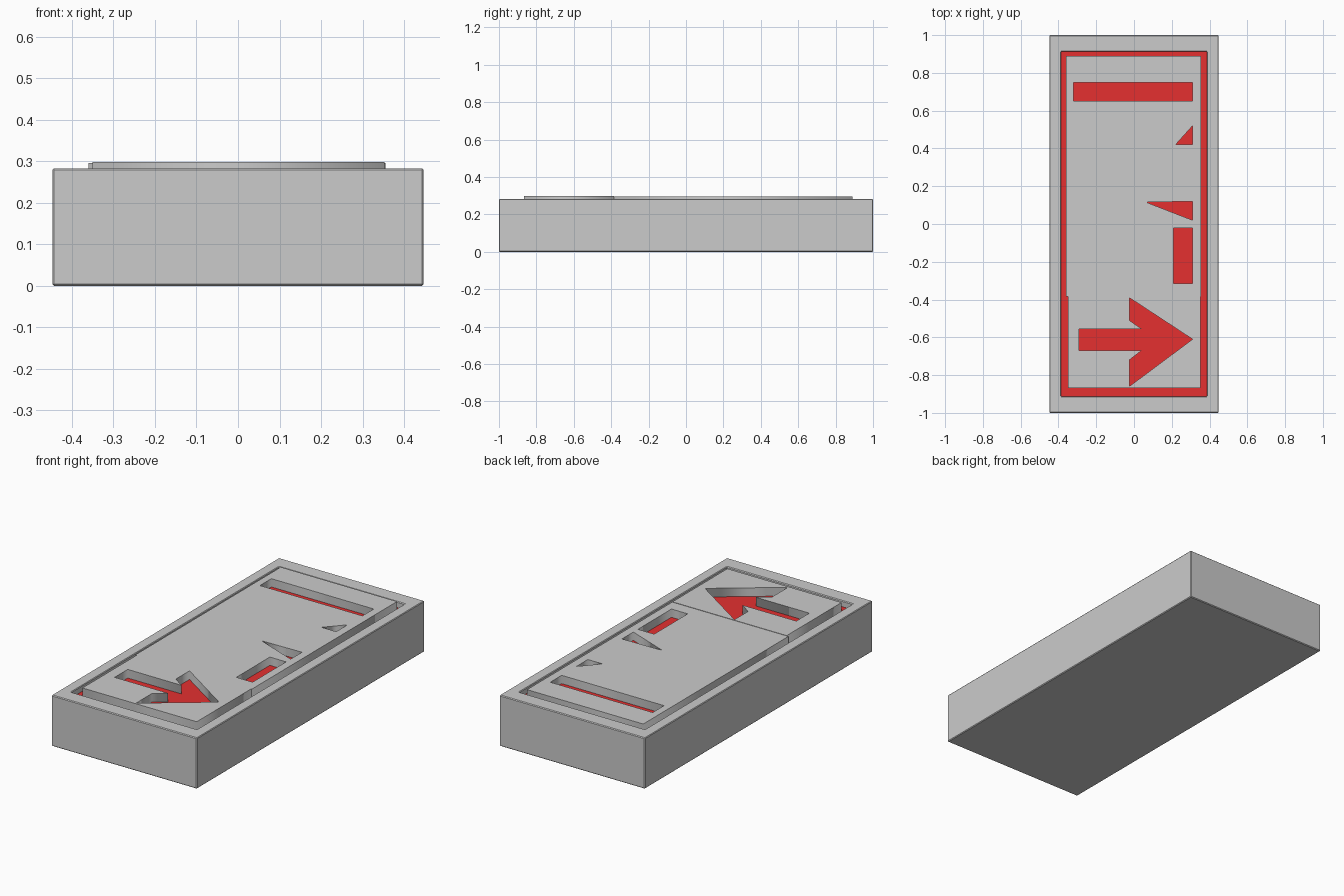
import bpy, bmesh

if "Cube" in bpy.data.objects:
    bpy.data.objects.remove(bpy.data.objects["Cube"])

FLOOR, RIM = 0.25, 0.283

red = bpy.data.materials.new("red")
red.diffuse_color = (0.78, 0.03, 0.03, 1)
red.use_nodes = True
red.node_tree.nodes["Principled BSDF"].inputs["Base Color"].default_value = red.diffuse_color


def rect(x0, x1, y0, y1):
    return [(x0, y0), (x1, y0), (x1, y1), (x0, y1)]


def plate(name, outlines, z0, z1, mat=None):
    # First outline is the edge, the rest become holes
    cu = bpy.data.curves.new(name, 'CURVE')
    cu.dimensions, cu.fill_mode = '2D', 'BOTH'
    cu.extrude = (z1 - z0) / 2
    for pts in outlines:
        sp = cu.splines.new('POLY')
        sp.points.add(len(pts) - 1)
        for p, (x, y) in zip(sp.points, pts):
            p.co = (x, y, 0, 1)
        sp.use_cyclic_u = True
    ob = bpy.data.objects.new(name, cu)
    ob.location.z = (z0 + z1) / 2
    bpy.context.collection.objects.link(ob)
    bpy.ops.object.select_all(action='DESELECT')
    bpy.context.view_layer.objects.active = ob
    ob.select_set(True)
    bpy.ops.object.convert(target='MESH')
    ob = bpy.context.object
    ob.name = name
    if mat:
        ob.data.materials.append(mat)
    return ob


# Housing: box with a recessed top and lightly bevelled edges
bm = bmesh.new()
bmesh.ops.create_cube(bm, size=1)
for v in bm.verts:
    v.co = (v.co.x * 0.894, v.co.y * 2, (v.co.z + 0.5) * RIM)
top = max(bm.faces, key=lambda f: f.calc_center_median().z)
bmesh.ops.inset_individual(bm, faces=[top], thickness=0.06)
for v in top.verts:
    v.co.x = 0.387 if v.co.x > 0 else -0.387
    v.co.y = 0.912 if v.co.y > 0 else -0.912
inner = bmesh.ops.extrude_discrete_faces(bm, faces=[top])["faces"][0]
for v in inner.verts:
    v.co.z = FLOOR - 0.01
me = bpy.data.meshes.new("housing")
bm.to_mesh(me)
bm.free()
housing = bpy.data.objects.new("housing", me)
bpy.context.collection.objects.link(housing)
bev = housing.modifiers.new("edge_bevel", 'BEVEL')
bev.width, bev.segments = 0.004, 1

# Red panel showing in the groove and through the cutouts
plate("red_panel", [rect(-0.387, 0.387, -0.912, 0.912)], FLOOR - 0.01, FLOOR, red)

# Main cover with plain slots and wedge openings
slots = [
    rect(-0.32, 0.31, 0.65, 0.75),
    [(0.22, 0.42), (0.31, 0.42), (0.31, 0.52)],
    [(0.065, 0.115), (0.31, 0.02), (0.31, 0.12)],
    rect(0.21, 0.31, -0.315, -0.02),
]
plate("main_cover", [rect(-0.36, 0.355, -0.385, 0.89)] + slots, FLOOR, 0.296)

# Front cover with an arrow opening
arrow = [(-0.29, -0.67), (0.04, -0.67), (-0.025, -0.72), (-0.025, -0.86),
         (0.31, -0.61), (-0.025, -0.39), (-0.025, -0.51), (0.04, -0.555),
         (-0.29, -0.555)]
plate("arrow_cover", [rect(-0.35, 0.353, -0.867, -0.385), arrow], FLOOR, 0.298)
